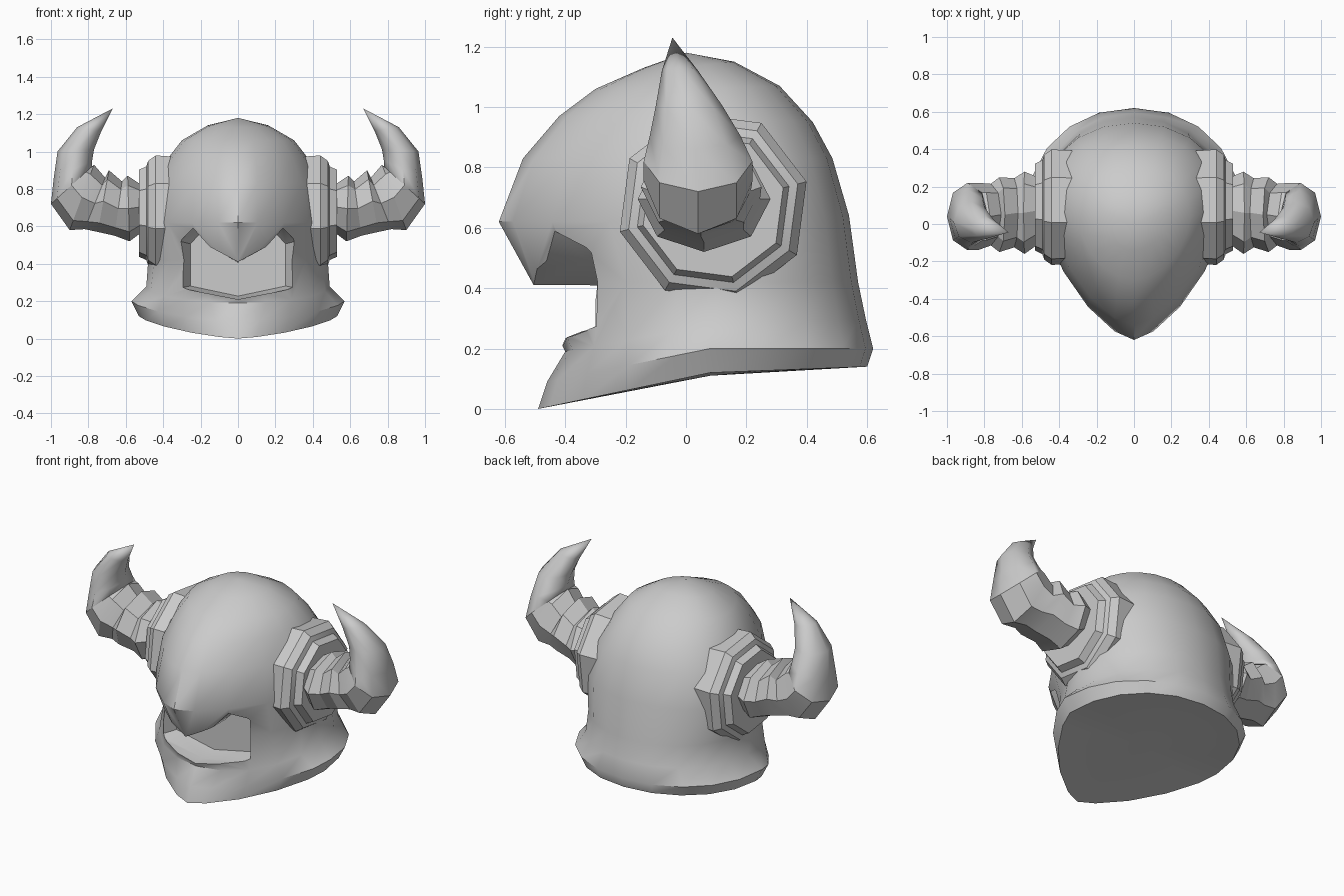
import bpy, bmesh
from math import sin, cos, pi, radians
from mathutils import Vector

cube = bpy.data.objects.get("Cube")
if cube:
    bpy.data.objects.remove(cube, do_unlink=True)

metal = bpy.data.materials.new("plain_grey")
metal.use_nodes = True
GREY = (0.6, 0.6, 0.6, 1)
metal.diffuse_color = GREY
metal.node_tree.nodes["Principled BSDF"].inputs["Base Color"].default_value = GREY


def loft(name, rings, tip=None, base=None):
    """Skin a list of point rings, closing the ends with a fan or a flat face."""
    bm = bmesh.new()
    loops = [[bm.verts.new(p) for p in ring] for ring in rings]
    n = len(loops[0])
    for a, b in zip(loops, loops[1:]):
        for i in range(n):
            j = (i + 1) % n
            bm.faces.new((a[i], a[j], b[j], b[i]))
    for loop, point in ((loops[0], base), (loops[-1], tip)):
        if point is None:
            bm.faces.new(loop)
        else:
            v = bm.verts.new(point)
            for i in range(n):
                bm.faces.new((loop[i], loop[(i + 1) % n], v))
    bmesh.ops.recalc_face_normals(bm, faces=bm.faces)
    mesh = bpy.data.meshes.new(name)
    bm.to_mesh(mesh)
    bm.free()
    mesh.materials.append(metal)
    obj = bpy.data.objects.new(name, mesh)
    bpy.context.collection.objects.link(obj)
    return obj


def smooth(obj, angle):
    bpy.ops.object.select_all(action='DESELECT')
    obj.select_set(True)
    bpy.context.view_layer.objects.active = obj
    bpy.ops.object.shade_smooth_by_angle(angle=radians(angle))


def mirror(obj):
    obj.modifiers.new("Mirror", 'MIRROR').use_clip = False


# Helmet shell: pointed front, round back
def shell_ring(front, back, width, mid, z_front, z_side, z_back, power):
    ring = []
    for i in range(20):
        a = 2 * pi * i / 20
        s, c = sin(a), cos(a)
        p = power if c > 0 else 2.1
        x = width * abs(s) ** (2 / p) * (1 if s > 0 else -1)
        f = abs(c) ** (2 / p)
        y, z_end = (front, z_front) if c > 0 else (back, z_back)
        ring.append((x, mid + (y - mid) * f, z_side + (z_end - z_side) * f))
    return ring


shell = [
    (-.49, .60, .53, .08, 0, .12, .14, 1.4),
    (-.46, .62, .57, .08, .09, .20, .20, 1.5),
    (-.40, .595, .49, .10, .19, .28, .30, 2.0),
    (-.51, .57, .48, .10, .42, .42, .42, 1.5),
    (-.62, .54, .50, .10, .62, .62, .64, 1.5),
    (-.54, .485, .45, .09, .83, .83, .83, 1.6),
    (-.42, .42, .37, .06, .97, .97, .95, 1.7),
    (-.30, .31, .30, .04, 1.06, 1.06, 1.07, 1.8),
    (-.14, .16, .17, .02, 1.13, 1.135, 1.15, 1.9),
]
helmet = loft("helmet_shell", [shell_ring(*r) for r in shell],
              tip=(0, 0, 1.18), base=(0, .08, .11))

# Eye opening, cut as a recess that narrows inside
half = [(0, .21), (.31, .27), (.31, .52), (.24, .59), (.15, .49), (0, .41)]
outline = half + [(-x, z) for x, z in reversed(half[1:-1])]


def eye_ring(y, sx, sz):
    return [(x * sx, y, .38 + (z - .38) * sz) for x, z in outline]


cutter = loft("eye_cutter", [eye_ring(-1, 1, 1), eye_ring(-.33, 1, 1),
                             eye_ring(-.23, .82, .9)])
cutter.hide_render = True
cut = helmet.modifiers.new("Eyes", 'BOOLEAN')
cut.operation, cut.solver, cut.object = 'DIFFERENCE', 'EXACT', cutter
bpy.context.view_layer.objects.active = helmet
bpy.ops.object.modifier_apply(modifier="Eyes")
bpy.data.objects.remove(cutter, do_unlink=True)
smooth(helmet, 38)

# Stepped octagonal mounts on the sides
def mount_ring(x, r):
    return [(x, .09 + r * cos(radians(15 + 45 * i)),
             .67 + r * sin(radians(15 + 45 * i))) for i in range(8)]


mount = loft("horn_mount", [mount_ring(x, r) for x, r in
                            ((.30, .31), (.44, .32), (.48, .29),
                             (.49, .26), (.53, .24))])
mirror(mount)
smooth(mount, 20)

# Horns: ridged sleeve, then a smooth curved tip
def horn_ring(x1, z1, x2, z2, ry, yc):
    upper, lower = Vector((x1, 0, z1)), Vector((x2, 0, z2))
    mid, axis = (upper + lower) / 2, (upper - lower) / 2
    ring = []
    for i in range(8):
        a = 2 * pi * i / 8
        ring.append(mid + axis * cos(a) + Vector((0, yc + ry * sin(a), 0)))
    return ring


sleeve = [
    (.46, .84, .47, .57, .17, .07),
    (.53, .83, .50, .58, .18, .07),
    (.59, .87, .58, .52, .22, .06),
    (.62, .84, .66, .55, .185, .06),
    (.69, .90, .75, .57, .20, .05),
    (.71, .86, .82, .585, .165, .05),
    (.77, .93, .90, .58, .18, .04),
    (.78, .92, 1.0, .72, .18, .04),
]
tip = [
    (.78, .92, 1.0, .72, .18, .04),
    (.78, .95, .985, .86, .15, .03),
    (.77, 1.01, .965, 1.0, .11, .01),
    (.73, 1.11, .86, 1.13, .06, -.02),
]
horn_sleeve = loft("horn_sleeve", [horn_ring(*r) for r in sleeve])
horn_tip = loft("horn_tip", [horn_ring(*r) for r in tip], tip=(.67, -.045, 1.23))
for part, angle in ((horn_sleeve, 25), (horn_tip, 60)):
    mirror(part)
    smooth(part, angle)
